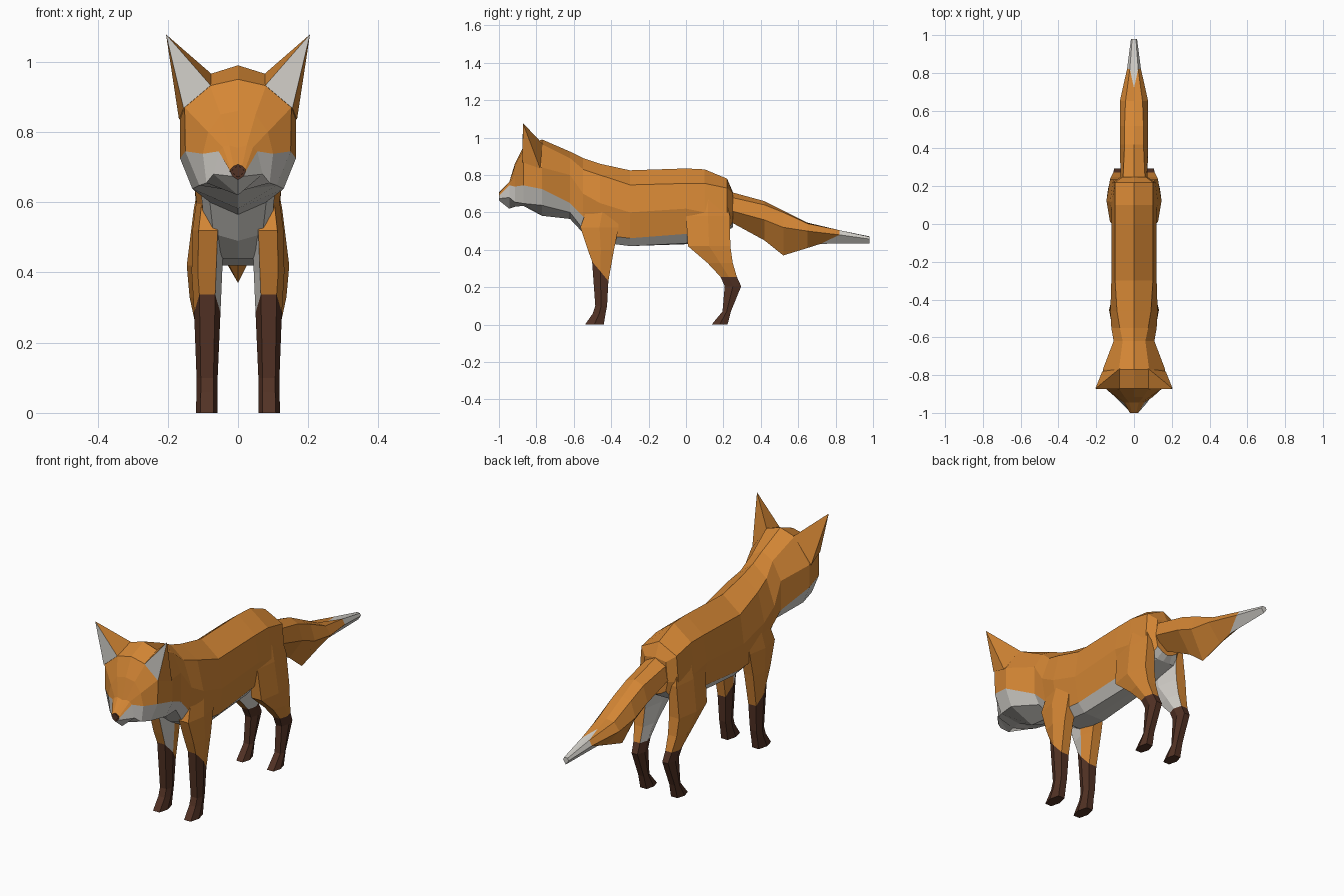
import bpy
import bmesh

default_cube = bpy.data.objects.get("Cube")
if default_cube:
    bpy.data.objects.remove(default_cube, do_unlink=True)

ORANGE, WHITE, BROWN = range(3)


def make_material(name, colour):
    material = bpy.data.materials.new(name)
    material.use_nodes = True
    material.diffuse_color = colour
    material.node_tree.nodes["Principled BSDF"].inputs["Base Color"].default_value = colour
    return material


MATERIALS = [
    make_material("orange fur", (0.66, 0.24, 0.035, 1)),
    make_material("white fur", (0.65, 0.63, 0.59, 1)),
    make_material("dark brown fur", (0.085, 0.032, 0.018, 1)),
]


def finish(name, bm, mirror=False):
    """Turn a bmesh into a flat shaded object, optionally mirrored across x."""
    bmesh.ops.recalc_face_normals(bm, faces=bm.faces)
    mesh = bpy.data.meshes.new(name)
    bm.to_mesh(mesh)
    bm.free()
    for material in MATERIALS:
        mesh.materials.append(material)
    obj = bpy.data.objects.new(name, mesh)
    bpy.context.scene.collection.objects.link(obj)
    if mirror:
        modifier = obj.modifiers.new("other side", "MIRROR")
        modifier.use_mirror_merge = False
    return obj


def loft(name, rings, colour, caps, mirror=False):
    """Skin closed rings of points; colour(strip, side) picks each face's material."""
    bm = bmesh.new()
    rows = [[bm.verts.new(point) for point in ring] for ring in rings]
    count = len(rows[0])
    for strip, (a, b) in enumerate(zip(rows, rows[1:])):
        for side in range(count):
            after = (side + 1) % count
            face = bm.faces.new((a[side], a[after], b[after], b[side]))
            face.material_index = colour(strip, side)
    for row, cap_colour in zip((rows[0], rows[-1]), caps):
        bm.faces.new(row).material_index = cap_colour
    return finish(name, bm, mirror)


def symmetric_ring(y, top, *rest, lag=0):
    """Cross-section from top centre, x/z pairs down one side, then bottom centre."""
    pairs = list(zip(rest[:-1:2], rest[1:-1:2]))
    half = [(x, y + lag, z) for x, z in pairs]
    other = [(-x, py, z) for x, py, z in reversed(half)]
    return [(0, y, top)] + half + [(0, y, rest[-1])] + other


def leg_ring(z, inner, outer, front, back, tilt=0):
    """Six-sided leg section; tilt raises the front and lowers the back."""
    outline = [(0.2, 0), (0.8, 0), (1, 0.5), (0.8, 1), (0.2, 1), (0, 0.5)]
    return [(inner + u * (outer - inner), front + v * (back - front),
             z + tilt * (1 - 2 * v)) for u, v in outline]


# Head and body: one skin from nose to rump, white along the underside
head = [
    (-1, .708, .012, .703, .021, .695, .022, .688, .015, .674, .664),
    (-.945, .755, .025, .762, .043, .757, .055, .745, .07, .68, .62),
    (-.915, .86, .05, .85, .085, .8, .1, .738, .09, .655, .63),
    (-.87, .95, .08, .932, .152, .87, .15, .745, .11, .648, .635),
    (-.77, .99, .08, .965, .165, .84, .165, .725, .13, .638, .582),
    (-.62, .925, .06, .89, .108, .8, .108, .65, .08, .6, .565),
]
body = [
    (-.55, .89, .075, .83, .12, .7, .1, .58, .07, .51, .49),
    (-.46, .86, .09, .8, .125, .65, .1, .48, .06, .44, .44),
    (-.3, .825, .1, .747, .12, .6, .1, .462, .06, .42, .42),
    (0, .835, .1, .755, .12, .62, .09, .485, .05, .435, .43),
    (.1, .83, .1, .755, .12, .6, .1, .5, .05, .46, .46),
    (.22, .78, .1, .73, .11, .6, .08, .5, .04, .5, .5),
    (.25, .71, .06, .7, .07, .6, .06, .55, .03, .53, .52),
]
loft("head_and_body", [symmetric_ring(*row) for row in head + body],
     lambda strip, side: WHITE if min(side, 9 - side) >= 3 else ORANGE,
     (BROWN, ORANGE))

# Nose: thin dark plate on the muzzle tip
bm = bmesh.new()
bmesh.ops.create_cone(bm, cap_ends=True, segments=4, radius1=.024, radius2=.02, depth=.008)
for vert in bm.verts:
    x, y, z = vert.co
    vert.co = (x, -.997 - z, .688 + .85 * y)
for face in bm.faces:
    face.material_index = BROWN
finish("nose", bm)

# Tail: the white tip starts in a zigzag
tail = [
    symmetric_ring(.2, .72, .06, .69, .07, .62, .57),
    symmetric_ring(.42, .66, .05, .64, .075, .56, .45),
    symmetric_ring(.52, .61, .05, .6, .075, .52, .37),
    symmetric_ring(.65, .545, .045, .54, .075, .5, .41),
    symmetric_ring(.72, .52, .022, .505, .037, .48, .432, lag=.1),
    symmetric_ring(.98, .472, .01, .47, .016, .458, .435),
]
loft("tail", tail, lambda strip, side: WHITE if strip == len(tail) - 2 else ORANGE,
     (ORANGE, WHITE))


# Legs: dark stockings below, white on the inside of the upper part
def legs(name, sections, stocking, white_sides):
    def colour(strip, side):
        if strip >= stocking:
            return BROWN
        return WHITE if side in white_sides else ORANGE
    loft(name, [leg_ring(*row) for row in sections], colour, (ORANGE, BROWN), mirror=True)


legs("front_legs", [
    (.7, .04, .105, -.5, -.36),
    (.52, .04, .13, -.565, -.36),
    (.4, .045, .132, -.525, -.385),
    (.285, .05, .125, -.502, -.415, .052),
    (.1, .058, .118, -.485, -.422),
    (.06, .058, .118, -.498, -.43),
    (0, .058, .12, -.54, -.44),
], stocking=3, white_sides={5})

legs("hind_legs", [
    (.72, .04, .1, .04, .2),
    (.58, .05, .126, .0, .235),
    (.42, .05, .146, .01, .237),
    (.33, .055, .138, .115, .25),
    (.255, .06, .122, .185, .272),
    (.205, .06, .115, .207, .295),
    (.07, .062, .115, .195, .24),
    (0, .058, .118, .137, .222),
], stocking=4, white_sides={4, 5})

# Ears: pyramids with a white front face
bm = bmesh.new()
tip = bm.verts.new((.205, -.872, 1.078))
base = [bm.verts.new(point) for point in (
    (.078, -.874, .933), (.155, -.874, .868), (.168, -.78, .835), (.075, -.765, .965))]
for i, vert in enumerate(base):
    face = bm.faces.new((vert, base[(i + 1) % 4], tip))
    face.material_index = WHITE if i == 0 else ORANGE
bm.faces.new(base)
finish("ears", bm, mirror=True)
